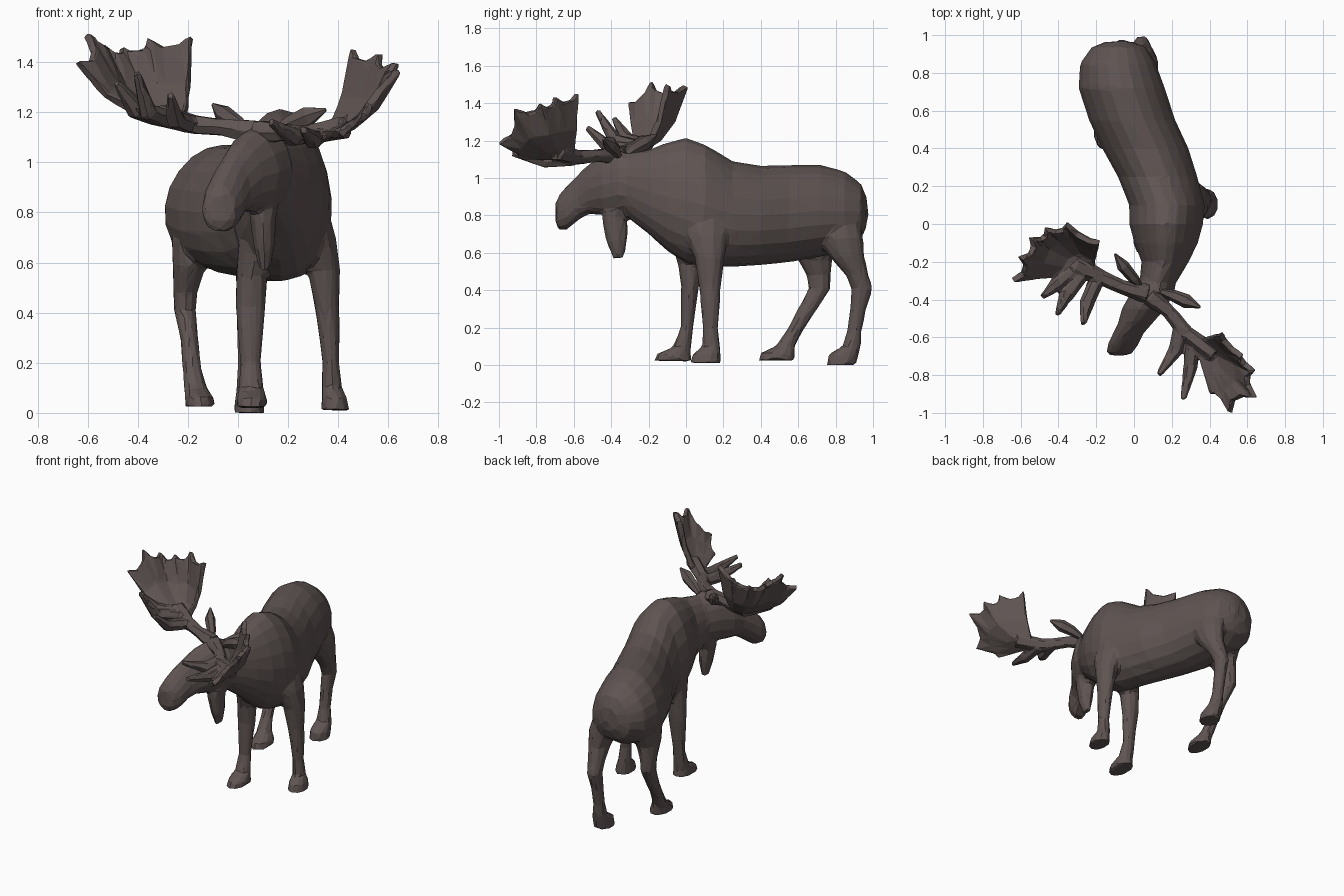
import bpy, bmesh, math, random
from mathutils import Vector

random.seed(4)
hide = bpy.data.materials.new("brown_hide")
hide.diffuse_color = (0.115, 0.09, 0.086, 1)


def finish(name, bm):
    bmesh.ops.recalc_face_normals(bm, faces=bm.faces)
    me = bpy.data.meshes.new(name)
    bm.to_mesh(me)
    bm.free()
    me.materials.append(hide)
    ob = bpy.data.objects.new(name, me)
    bpy.context.collection.objects.link(ob)
    return ob


def skin(name, rings):
    """Bridge equal-sized rings of points and cap both ends."""
    bm = bmesh.new()
    rows = [[bm.verts.new(p) for p in r] for r in rings]
    n = len(rows[0])
    for a, b in zip(rows, rows[1:]):
        for i in range(n):
            j = (i + 1) % n
            bm.faces.new((a[i], a[j], b[j], b[i]))
    bm.faces.new(rows[0])
    bm.faces.new(rows[-1])
    return finish(name, bm)


def trunk(name, sections, n, taper):
    """Upright rings: (y, x centre, half width, top z, bottom z)."""
    angles = [2 * math.pi * i / n for i in range(n)]
    return skin(name, [[Vector((xc + hw * math.cos(a) * (1 - taper * math.sin(a)), y,
                                (zt + zb) / 2 + (zt - zb) / 2 * math.sin(a))) for a in angles]
                       for y, xc, hw, zt, zb in sections])


def leg(name, sections, n=10):
    """Level rings: (x, y, z, x radius, y radius)."""
    angles = [2 * math.pi * (i + .5) / n for i in range(n)]
    return skin(name, [[Vector((x + rx * math.cos(a), y + ry * math.sin(a), z)) for a in angles]
                       for x, y, z, rx, ry in sections])


def tube(name, pts, radii, n=6, flat=1.0):
    """Tapered tube along a path, optionally flattened."""
    pts = [Vector(p) for p in pts]
    rings = []
    for k, p in enumerate(pts):
        d = (pts[min(k + 1, len(pts) - 1)] - pts[max(k - 1, 0)]).normalized()
        up = Vector((0, 0, 1)) if abs(d.z) < 0.9 else Vector((0, 1, 0))
        u = d.cross(up).normalized()
        v = u.cross(d)
        rings.append([p + radii[k] * (u * math.cos(2 * math.pi * i / n) * flat
                                      + v * math.sin(2 * math.pi * i / n)) for i in range(n)])
    return skin(name, rings)


def palm(name, root, tips):
    """Cupped antler blade: a fan from the root to a rim of points and notches."""
    root = Vector(root)
    rim, pull = [], []
    tips = [Vector(t) for t in tips]
    for a, b in zip(tips, tips[1:]):
        rim += [a, a.lerp(b, 0.3), a.lerp(b, 0.7)]
        pull += [1, 0.9, 0.89]
    rim.append(tips[-1])
    pull.append(1)
    bm = bmesh.new()
    rows = []
    for t, h in ((0.14, 0.02), (0.42, 0.14), (0.72, 0.44), (1, 1)):
        row = []
        for p, s in zip(rim, pull):
            d = (p - root) * (s if t == 1 else 1)
            row.append(bm.verts.new((root.x + d.x * t, root.y + d.y * t, root.z + d.z * h)))
        rows.append(row)
    for a, b in zip(rows, rows[1:]):
        for i in range(len(rim) - 1):
            bm.faces.new((a[i], a[i + 1], b[i + 1], b[i]))
    ob = finish(name, bm)
    mod = ob.modifiers.new("thickness", "SOLIDIFY")
    mod.thickness = 0.034
    mod.offset = 0
    return ob


def fuse(name, parts, voxel, smooth, faces):
    """Merge overlapping parts into one skin, then facet it down to low-poly."""
    dg = bpy.context.evaluated_depsgraph_get()
    bm = bmesh.new()
    for ob in parts:
        bm.from_mesh(ob.evaluated_get(dg).to_mesh())
    me = bpy.data.meshes.new(name)
    bm.to_mesh(me)
    bm.free()
    for ob in parts:
        bpy.data.objects.remove(ob)
    me.materials.append(hide)
    ob = bpy.data.objects.new(name, me)
    bpy.context.collection.objects.link(ob)
    rm = ob.modifiers.new("remesh", "REMESH")
    rm.mode = "VOXEL"
    rm.voxel_size = voxel
    sm = ob.modifiers.new("smooth", "SMOOTH")
    sm.factor = 0.5
    sm.iterations = smooth
    dg.update()
    count = 2 * len(ob.evaluated_get(bpy.context.evaluated_depsgraph_get()).data.polygons)
    dec = ob.modifiers.new("facets", "DECIMATE")
    dec.ratio = min(1, faces / max(count, 1))
    return ob


# Torso and neck, bending towards +x at the shoulders
body = [trunk("torso", [
    (0.965, -0.08, 0.07, 0.90, 0.74), (0.935, -0.08, 0.145, 0.97, 0.67),
    (0.85, -0.085, 0.20, 1.035, 0.61), (0.72, -0.065, 0.228, 1.07, 0.58),
    (0.55, -0.01, 0.228, 1.07, 0.55), (0.40, 0.06, 0.228, 1.065, 0.535),
    (0.25, 0.125, 0.21, 1.09, 0.525), (0.10, 0.175, 0.2, 1.18, 0.525),
    (0.0, 0.17, 0.195, 1.215, 0.545), (-0.10, 0.17, 0.168, 1.19, 0.61),
    (-0.20, 0.165, 0.125, 1.15, 0.70), (-0.30, 0.13, 0.10, 1.135, 0.78),
    (-0.38, 0.09, 0.07, 1.10, 0.84)], 20, 0.12)]

# Head turned towards -x, with a drooping muzzle
body.append(trunk("head", [
    (-0.26, 0.14, 0.085, 1.11, 0.82), (-0.36, 0.10, 0.115, 1.155, 0.81),
    (-0.45, 0.05, 0.115, 1.125, 0.80), (-0.52, 0.01, 0.093, 1.075, 0.805),
    (-0.58, -0.03, 0.08, 1.02, 0.77), (-0.64, -0.06, 0.082, 0.955, 0.72),
    (-0.68, -0.075, 0.07, 0.91, 0.72), (-0.697, -0.08, 0.045, 0.87, 0.76)], 14, 0.1))

# Throat bell and tail
body.append(tube("throat_bell", [(0.10, -0.36, 0.88), (0.10, -0.38, 0.77), (0.105, -0.37, 0.67), (0.105, -0.36, 0.57)],
                 [0.09, 0.07, 0.058, 0.03], 8, 0.75))
body.append(tube("tail", [(-0.07, 0.92, 0.94), (-0.07, 0.945, 0.87), (-0.065, 0.95, 0.80), (-0.06, 0.945, 0.73)],
                 [0.02, 0.03, 0.03, 0.015]))

# Front legs
body.append(leg("front_leg_a", [
    (0.10, 0.01, 0.86, 0.06, 0.09), (0.075, 0.01, 0.68, 0.075, 0.10), (0.055, 0.02, 0.55, 0.065, 0.065),
    (0.05, 0.022, 0.42, 0.062, 0.048), (0.05, 0.015, 0.35, 0.055, 0.044), (0.05, 0.005, 0.20, 0.042, 0.034),
    (0.052, -0.02, 0.10, 0.052, 0.047), (0.055, -0.065, 0.06, 0.062, 0.092), (0.055, -0.07, 0.02, 0.065, 0.105)]))
body.append(leg("front_leg_b", [
    (0.27, 0.10, 0.88, 0.07, 0.11), (0.31, 0.11, 0.70, 0.085, 0.12), (0.343, 0.125, 0.57, 0.068, 0.08),
    (0.355, 0.128, 0.42, 0.05, 0.06), (0.362, 0.13, 0.35, 0.046, 0.054), (0.37, 0.13, 0.20, 0.035, 0.042),
    (0.375, 0.135, 0.10, 0.042, 0.047), (0.385, 0.11, 0.06, 0.054, 0.078), (0.388, 0.105, 0.01, 0.06, 0.084)]))

# Hind legs
body.append(leg("hind_leg_a", [
    (-0.15, 0.76, 0.84, 0.10, 0.14), (-0.18, 0.70, 0.68, 0.088, 0.14), (-0.195, 0.685, 0.58, 0.068, 0.10),
    (-0.21, 0.71, 0.48, 0.05, 0.065), (-0.212, 0.715, 0.41, 0.046, 0.06), (-0.195, 0.65, 0.30, 0.037, 0.053),
    (-0.185, 0.585, 0.19, 0.038, 0.045), (-0.17, 0.53, 0.10, 0.048, 0.052),
    (-0.155, 0.49, 0.065, 0.06, 0.093), (-0.152, 0.485, 0.025, 0.064, 0.1)]))
body.append(leg("hind_leg_b", [
    (0.01, 0.79, 0.82, 0.09, 0.13), (0.045, 0.82, 0.68, 0.088, 0.13), (0.055, 0.86, 0.58, 0.068, 0.095),
    (0.045, 0.915, 0.48, 0.054, 0.062), (0.04, 0.942, 0.41, 0.047, 0.058), (0.035, 0.92, 0.30, 0.04, 0.044),
    (0.035, 0.90, 0.18, 0.038, 0.04), (0.04, 0.885, 0.10, 0.047, 0.05),
    (0.045, 0.84, 0.055, 0.06, 0.084), (0.045, 0.83, 0.0, 0.064, 0.08)]))
fuse("body", body, 0.013, 4, 2000)

# Ears
tube("ear_a", [(0.04, -0.34, 1.11), (0.0, -0.29, 1.15), (-0.06, -0.22, 1.19), (-0.10, -0.16, 1.23)],
     [0.02, 0.035, 0.042, 0.008], 6, 0.8)
tube("ear_b", [(0.15, -0.36, 1.12), (0.21, -0.38, 1.155), (0.28, -0.41, 1.185), (0.35, -0.44, 1.21)],
     [0.02, 0.035, 0.042, 0.008], 6, 0.9)


def antler(name, beam, root, tips, tines):
    """One antler: beam, cupped palm and forward tines in one skin."""
    parts = [tube("beam", beam, [0.055, 0.038, 0.042, 0.05]), palm("palm", root, tips)]
    parts += [tube("tine", path, [0.04, 0.04, 0.016]) for path in tines]
    fuse(name, parts, 0.009, 2, 900)


antler("antler_a",
       [(0.07, -0.37, 1.12), (-0.06, -0.335, 1.14), (-0.17, -0.285, 1.15), (-0.32, -0.21, 1.19)],
       (-0.22, -0.255, 1.16),
       [(-0.185, -0.10, 1.505), (-0.36, 0.0, 1.495), (-0.47, -0.025, 1.46), (-0.55, -0.075, 1.47),
        (-0.605, -0.18, 1.515), (-0.645, -0.30, 1.40)],
       [[(-0.32, -0.24, 1.18), (-0.41, -0.32, 1.21), (-0.485, -0.385, 1.32)],
        [(-0.27, -0.26, 1.17), (-0.36, -0.38, 1.20), (-0.405, -0.475, 1.36)],
        [(-0.19, -0.28, 1.15), (-0.25, -0.42, 1.17), (-0.27, -0.53, 1.27)]])
antler("antler_b",
       [(0.08, -0.38, 1.12), (0.18, -0.46, 1.12), (0.28, -0.58, 1.11), (0.43, -0.69, 1.14)],
       (0.32, -0.62, 1.11),
       [(0.46, -0.58, 1.455), (0.57, -0.70, 1.435), (0.635, -0.78, 1.40), (0.64, -0.92, 1.37),
        (0.51, -1.0, 1.19), (0.41, -0.90, 1.11)],
       [[(0.31, -0.60, 1.10), (0.30, -0.75, 1.09), (0.26, -0.93, 1.13)],
        [(0.25, -0.54, 1.11), (0.22, -0.67, 1.10), (0.13, -0.80, 1.16)]])
